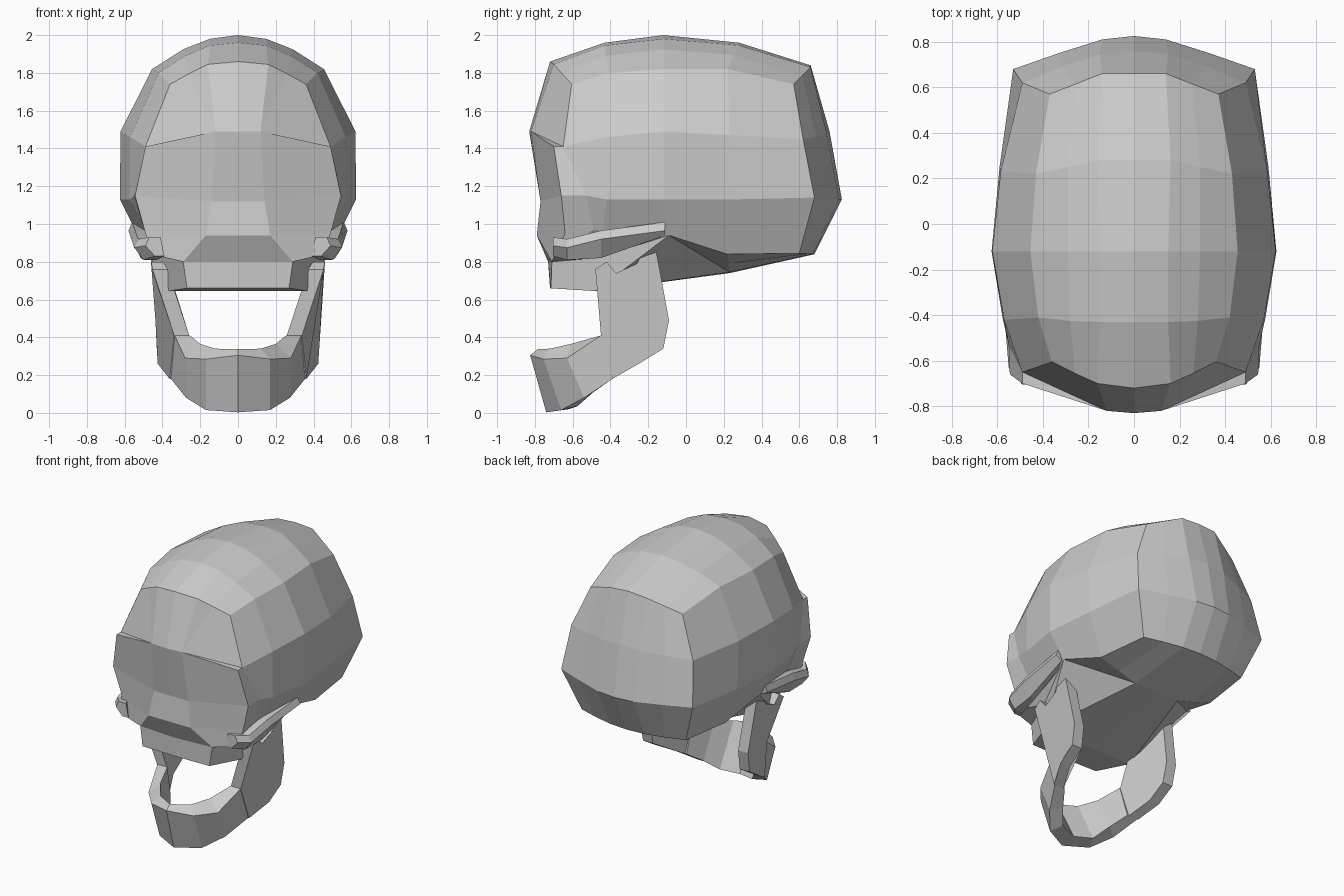
import bpy, bmesh


def build(name, faces):
    """Make an object from half-side faces, mirrored over x = 0 and welded."""
    bm = bmesh.new()
    for f in faces:
        for s in (1, -1):
            vs = [bm.verts.new((x * s, y, z)) for x, y, z in f]
            bm.faces.new(vs if s == 1 else vs[::-1])
    bmesh.ops.remove_doubles(bm, verts=bm.verts, dist=0.002)
    bmesh.ops.recalc_face_normals(bm, faces=bm.faces)
    me = bpy.data.meshes.new(name)
    bm.to_mesh(me)
    bm.free()
    ob = bpy.data.objects.new(name, me)
    bpy.context.collection.objects.link(ob)
    return ob


def grid(rows):
    """Quads between neighbouring rows of points."""
    return [[a[i], a[i + 1], b[i + 1], b[i]]
            for a, b in zip(rows, rows[1:]) for i in range(len(a) - 1)]


def loft(rings):
    """Closed tube through rings of points with end caps."""
    return grid([r + r[:1] for r in rings]) + [rings[0], rings[-1]]


# Cranium: half ribs from front to back, each from crown down to the lower side
A = [(0, -.72, 1.86), (.16, -.70, 1.845), (.36, -.605, 1.74),
     (.49, -.65, 1.41), (.55, -.53, 1.15), (.49, -.49, .97)]
B = [(0, -.43, 1.96), (.15, -.43, 1.945), (.42, -.41, 1.80),
     (.57, -.42, 1.46), (.575, -.42, 1.13), (.49, -.44, .96)]
C = [(0, -.12, 2.0), (.15, -.12, 1.98), (.455, -.12, 1.82),
     (.622, -.12, 1.49), (.625, -.12, 1.13), (.53, -.09, .94)]
D = [(0, .28, 1.96), (.16, .28, 1.945), (.43, .22, 1.82),
     (.585, .23, 1.47), (.59, .25, 1.13), (.47, .22, .84)]
E = [(0, .66, 1.84), (.14, .66, 1.83), (.37, .57, 1.74),
     (.49, .62, 1.45), (.53, .68, 1.14), (.42, .60, .845)]
# extra column rounds the crown in the middle ribs
for rib, p in zip((A, B, C, D, E), [(.26, -.655, 1.795), (.28, -.425, 1.89), (.29, -.12, 1.925),
                                    (.29, .25, 1.895), (.255, .615, 1.785)]):
    rib.insert(2, p)
faces = grid([A, B, C, D, E])

# Back of the head and the underside behind the base
under = [(0, .23, .74), (.18, .23, .745), (.32, .225, .79), D[6]]
faces += grid([E[:4],
               [(0, .76, 1.49), (.15, .745, 1.48), (.32, .69, 1.465), E[4]],
               [(0, .825, 1.13), (.14, .81, 1.13), (.33, .75, 1.135), E[5]],
               [(0, .68, .84), (.14, .67, .84), (.28, .64, .842), E[6]],
               under])

# Forehead and the flat closed face
brow = [(0, -.83, 1.49), (.12, -.82, 1.49), (.49, -.70, 1.41)]
face_rows = [brow,
             [(0, -.77, 1.12), (.14, -.77, 1.12), (.545, -.66, 1.15)],
             [(0, -.79, .94), (.17, -.79, .94), (.49, -.64, .95)],
             [(0, -.73, .80), (.29, -.71, .80), (.46, -.69, .84)]]
faces += grid([A[:2], brow[:2]])
faces += [[A[1], A[2], brow[1]], [A[2], A[3], A[4], brow[1]], [A[4], brow[2], brow[1]]]
faces += grid(face_rows)
faces += grid([[r[2] for r in face_rows[:3]], A[4:]])

# Upper jaw and skull base
front, corner, back = (0, -.72, .66), (.27, -.715, .66), (.365, -.48, .645)
mid = (0, -.48, .645)
cheek, side = face_rows[3][2], (.38, -.47, .82)
faces += [[face_rows[3][0], face_rows[3][1], corner, front],
          [face_rows[3][1], side, back, corner],
          [face_rows[3][1], cheek, side],
          [front, corner, back, mid],
          [mid, back, under[1], under[0]],
          [back, C[6], under[1]],
          [back, side, C[6]],
          [under[1], C[6], under[2]],
          [under[2], C[6], D[6]],
          [side, cheek, A[6], B[6], C[6]],
          [cheek, face_rows[2][2], A[6]]]
build("cranium", faces)

# Cheek bones: tapering bars along the sides; (x, y, width, top, bottom)
rings = []
for x, y, w, t, b in [(.49, -.705, .08, .93, .83), (.55, -.63, .10, .92, .81),
                      (.565, -.45, .07, .965, .82), (.58, -.11, .06, 1.01, .94)]:
    rings.append([(x - w, y, t), (x - .02, y, t), (x, y, t - .045),
                  (x - .05, y, b), (x - w - .02, y, b)])
build("cheek_bone", loft(rings))

# Lower jaw: stations from chin to the ramus (outer top, outer low, inner low, inner top)
jaw = [[(0, -.825, .305), (0, -.74, .003), (0, -.62, .02), (0, -.785, .337)],
       [(.17, -.755, .285), (.17, -.66, .015), (.13, -.575, .035), (.12, -.72, .34)],
       [(.28, -.63, .29), (.275, -.54, .08), (.20, -.49, .11), (.20, -.61, .365)],
       [(.335, -.45, .41), (.355, -.39, .18), (.27, -.39, .18), (.255, -.45, .41)]]
body = loft(jaw)
del body[-2]
build("lower_jaw", body)

# Ramus: upright side plate flaring to the back and top, with a notch on top
profile = [(-.45, .41), (-.39, .18), (-.25, .26), (-.12, .34), (-.09, .49),
           (-.16, .87), (-.22, .87), (-.26, .79), (-.37, .74), (-.42, .80), (-.48, .76)]


def flare(y, z):
    low = .335 + min(.095, .45 * max(0, y + .45))
    return low + (.46 - low) * min(1, max(0, (z - .4) / .38))


outer = [(flare(y, z), y, z) for y, z in profile]
inner = [(flare(y, z) - .08, y, z) for y, z in profile]
build("jaw_ramus", loft([outer, inner]))
